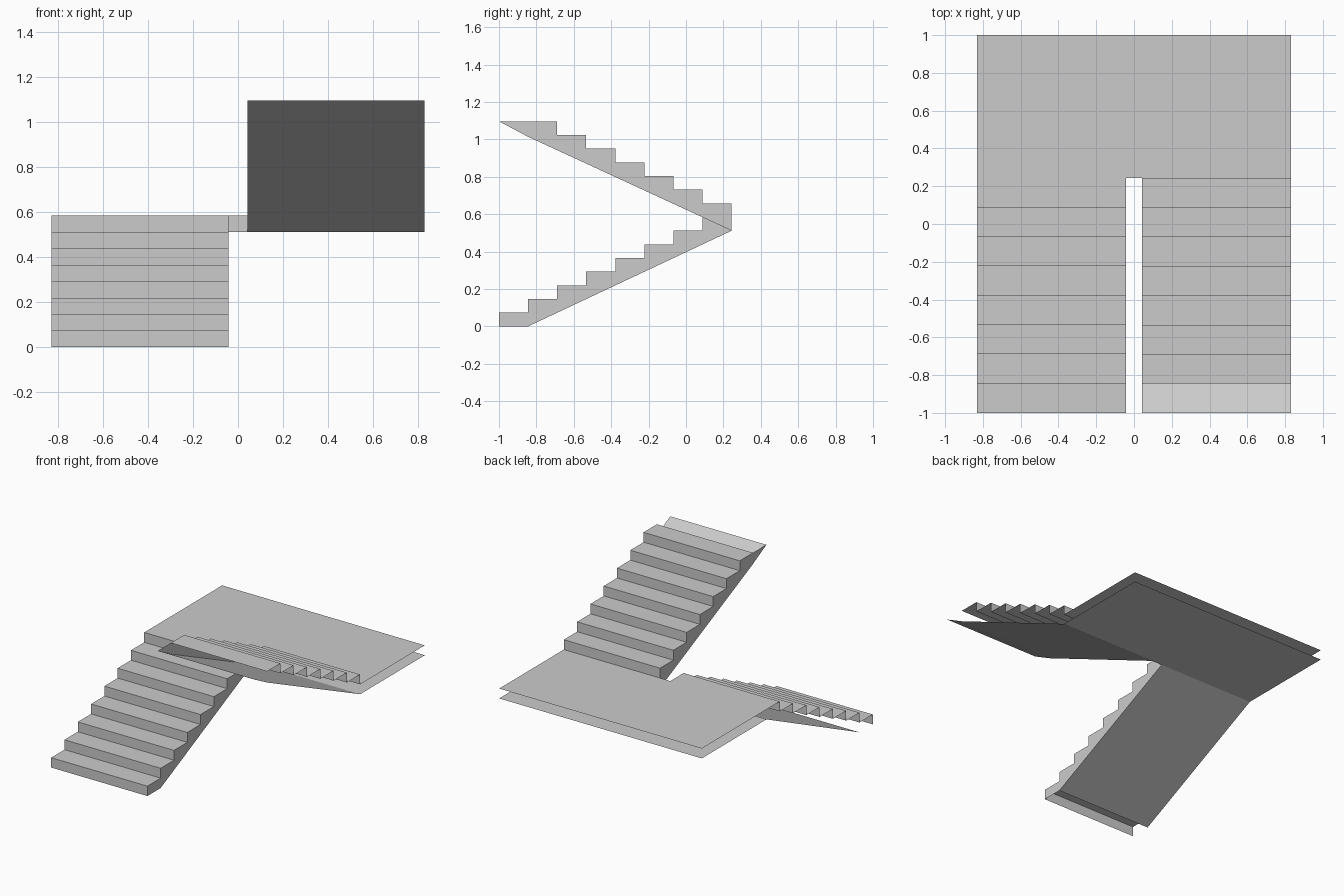
import bpy

if "Cube" in bpy.data.objects:
    bpy.data.objects.remove(bpy.data.objects["Cube"])

W, G = 0.83, 0.042            # outer half width, half of the stairwell gap
N, RUN, RISE = 8, 0.1555, 0.0731
END = -1 + N * RUN            # y where the flights meet the landing
LOW, MID, TOP = 7 * RISE, 8 * RISE, 15 * RISE


def make(name, verts, faces):
    mesh = bpy.data.meshes.new(name)
    mesh.from_pydata(verts, [], faces)
    ob = bpy.data.objects.new(name, mesh)
    bpy.context.collection.objects.link(ob)


def strip(name, path, x0, x1):
    """Sheet swept across x along a (y, z) path."""
    verts = [(x, y, z) for y, z in path for x in (x0, x1)]
    faces = [(2 * i, 2 * i + 1, 2 * i + 3, 2 * i + 2) for i in range(len(path) - 1)]
    make(name, verts, faces)


def wall(name, outline, x):
    """Flat side wall from a closed (y, z) outline."""
    make(name, [(x, y, z) for y, z in outline], [tuple(range(len(outline)))])


def steps(y, z, dy, count):
    """Riser and tread zigzag."""
    path = [(y, z)]
    for i in range(count):
        path += [(y + dy * i, z + RISE * (i + 1)), (y + dy * (i + 1), z + RISE * (i + 1))]
    return path


# Lower flight: the last riser ends at the landing surface
lower = steps(-1, 0, RUN, N)
lower_soffit = [(END, LOW), (-1 + RUN, 0)]
strip("lower_steps", lower[:-1], -W, -G)
strip("lower_soffit", lower_soffit, -W, -G)
wall("lower_inner_wall", lower + lower_soffit, -G)

# Upper flight: soffit runs on past the last tread to a sharp tip
upper = steps(END, MID, -RUN, N - 1)
upper_soffit = [(-1, TOP), (-1 + RUN, 1.014), (END, LOW)]
strip("upper_steps", upper, G, W)
strip("upper_soffit", upper_soffit, G, W)
wall("upper_inner_wall", upper + upper_soffit, G)

# Landing: two open-edged sheets, the top one including the last tread
y8 = END - RUN
make("landing_top",
     [(-W, y8, MID), (-G, y8, MID), (-G, END, MID), (W, END, MID), (W, 1, MID), (-W, 1, MID)],
     [(0, 1, 2, 3, 4, 5)])
strip("landing_underside", [(1, LOW), (END, LOW)], -W, W)
strip("landing_well_edge", [(END, LOW), (END, MID)], -G, G)
